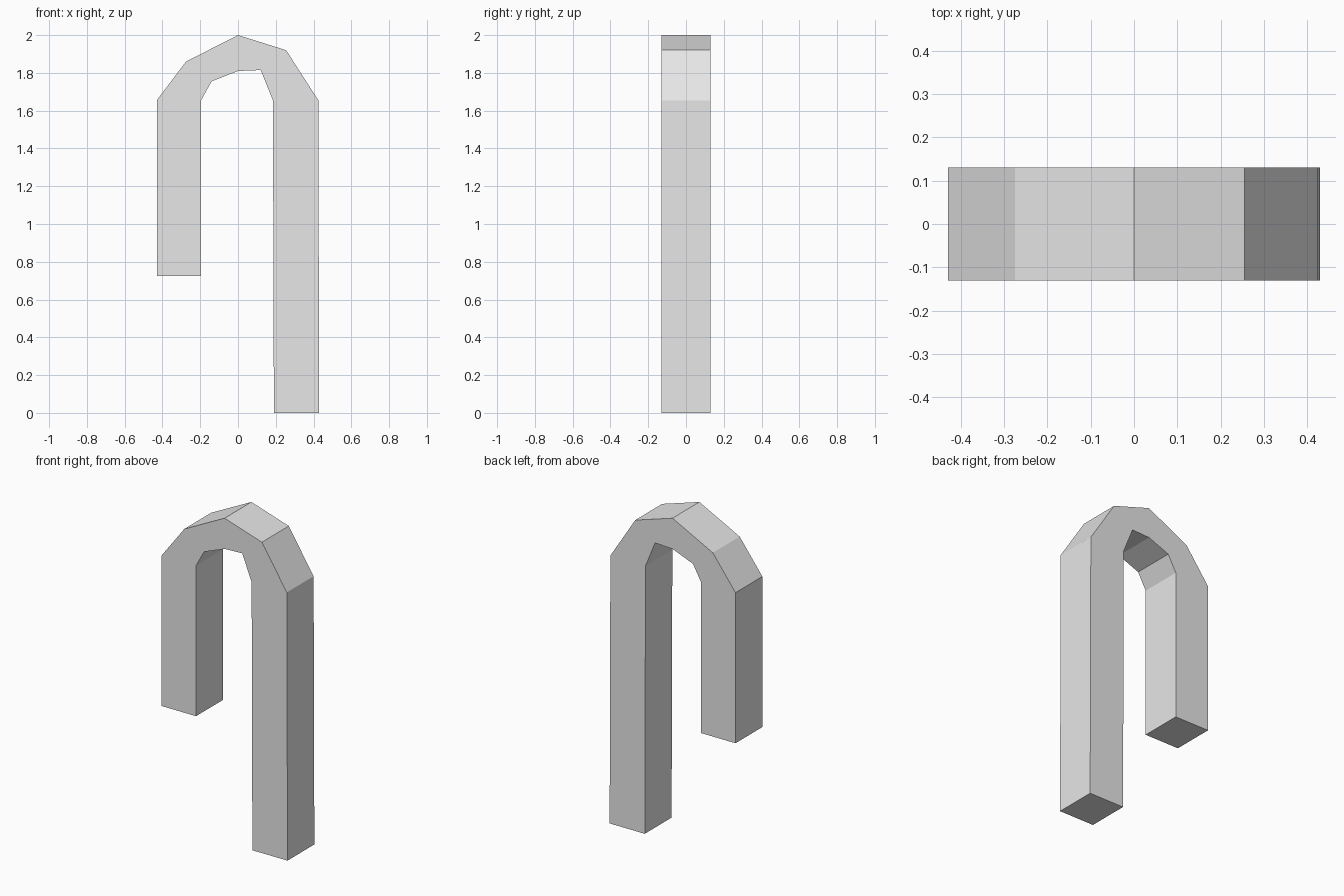
import bpy
import bmesh

# Remove the default cube
cube = bpy.data.objects.get("Cube")
if cube:
    bpy.data.objects.remove(cube, do_unlink=True)

# Plain grey material
GREY = (0.8, 0.8, 0.8, 1.0)
mat = bpy.data.materials.new("plain grey")
mat.use_nodes = True
mat.diffuse_color = GREY
mat.node_tree.nodes["Principled BSDF"].inputs["Base Color"].default_value = GREY

# Outer and inner outline points (x, z), paired along the hook
HALF_DEPTH = 0.131
SECTIONS = [
    ((-0.43, 0.725), (-0.195, 0.725)),
    ((-0.43, 1.655), (-0.195, 1.655)),
    ((-0.275, 1.86), (-0.14, 1.755)),
    ((0.0, 2.0), (0.0, 1.81)),
    ((0.255, 1.92), (0.12, 1.815)),
    ((0.425, 1.655), (0.185, 1.655)),
    ((0.43, 0.0), (0.19, 0.0)),
]


def ring(bm, outer, inner):
    """Four corners of one rectangular cross-section."""
    corners = [(outer, -1), (inner, -1), (inner, 1), (outer, 1)]
    return [bm.verts.new((p[0], side * HALF_DEPTH, p[1])) for p, side in corners]


# Hooked bar: short leg, faceted arch and long leg as one sweep
bm = bmesh.new()
rings = [ring(bm, outer, inner) for outer, inner in SECTIONS]
for a, b in zip(rings, rings[1:]):
    for i in range(4):
        j = (i + 1) % 4
        bm.faces.new((a[i], a[j], b[j], b[i]))

# Flat leg ends
bm.faces.new(rings[0])
bm.faces.new(rings[-1])
bmesh.ops.recalc_face_normals(bm, faces=bm.faces)

mesh = bpy.data.meshes.new("hooked_bar")
bm.to_mesh(mesh)
bm.free()
mesh.materials.append(mat)
bar = bpy.data.objects.new("hooked_bar", mesh)
bpy.context.collection.objects.link(bar)
